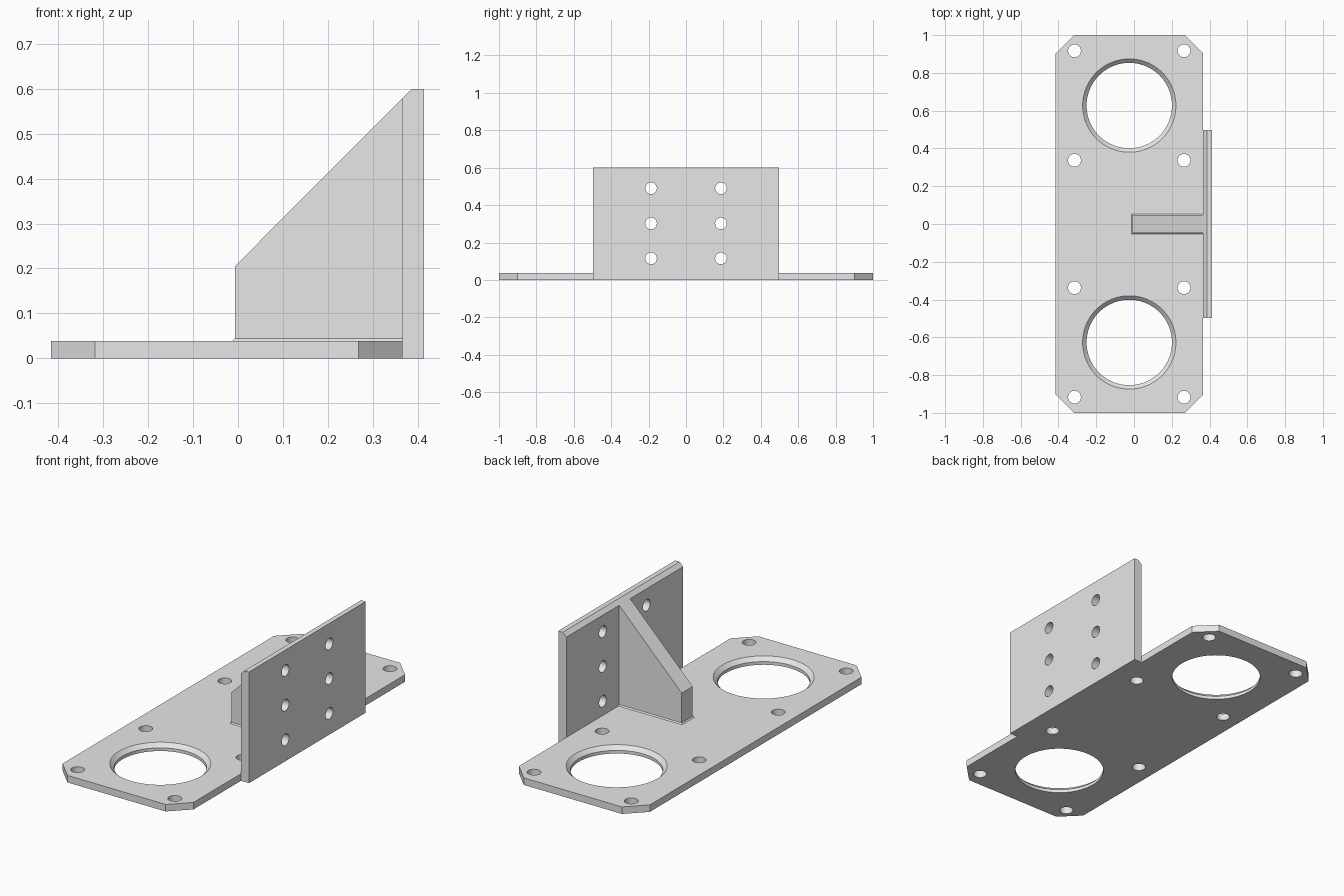
import bpy
import bmesh
from math import cos, sin, pi
from mathutils import Matrix, Vector

if "Cube" in bpy.data.objects:
    bpy.data.objects.remove(bpy.data.objects["Cube"])

grey = bpy.data.materials.new("plain_grey")
grey.use_nodes = True
GREY = (0.8, 0.8, 0.8, 1)
grey.diffuse_color = GREY
grey.node_tree.nodes["Principled BSDF"].inputs["Base Color"].default_value = GREY

THICK = 0.038     # base plate thickness
WALL = 0.366      # inner face of the upright plate
BACK = 0.414      # outer face of the upright plate
HEIGHT = 0.6


def finish(name, bm):
    bmesh.ops.recalc_face_normals(bm, faces=bm.faces)
    mesh = bpy.data.meshes.new(name)
    bm.to_mesh(mesh)
    bm.free()
    obj = bpy.data.objects.new(name, mesh)
    obj.data.materials.append(grey)
    bpy.context.collection.objects.link(obj)
    return obj


def prism(name, points, direction):
    """Extrude a closed outline along a vector."""
    bm = bmesh.new()
    face = bm.faces.new([bm.verts.new(p) for p in points])
    moved = bmesh.ops.extrude_face_region(bm, geom=[face])["geom"]
    bmesh.ops.translate(bm, vec=Vector(direction),
                        verts=[v for v in moved if isinstance(v, bmesh.types.BMVert)])
    return finish(name, bm)


def turned(bm, profile, matrix, sides):
    """Add a closed turned solid from (radius, height) pairs."""
    rings = [[bm.verts.new(matrix @ Vector((r * cos(2 * pi * i / sides),
                                            r * sin(2 * pi * i / sides), h)))
              for i in range(sides)] for r, h in profile]
    for low, high in zip(rings, rings[1:]):
        for i in range(sides):
            j = (i + 1) % sides
            bm.faces.new((low[i], low[j], high[j], high[i]))
    bm.faces.new(rings[0][::-1])
    bm.faces.new(rings[-1])


def cut(obj, bm):
    """Subtract the drilled shapes from a part, then smooth the bores."""
    cutter = finish("hole_cutter", bm)
    cutter.hide_render = True
    mod = obj.modifiers.new("holes", 'BOOLEAN')
    mod.operation, mod.solver, mod.object = 'DIFFERENCE', 'EXACT', cutter
    bpy.ops.object.select_all(action='DESELECT')
    bpy.context.view_layer.objects.active = obj
    obj.select_set(True)
    bpy.ops.object.modifier_apply(modifier=mod.name)
    bpy.data.objects.remove(cutter)
    bpy.ops.object.shade_smooth_by_angle(angle=pi / 6)


# Base plate with clipped corners
left, clip = -0.416, 0.098
outline = [(left, 1 - clip), (left + clip, 1), (WALL - clip, 1), (WALL, 1 - clip)]
outline += [(x, -y) for x, y in reversed(outline)]
base = prism("base_plate", [(x, y, 0) for x, y in outline], (0, 0, THICK))

# Countersunk large openings and bolt holes
bm = bmesh.new()
opening = [(0.226, -0.1), (0.226, 0.017), (0.247, THICK), (0.247, 0.1)]
bolt = [(0.034, -0.1), (0.034, 0.1)]
for side in (-1, 1):
    turned(bm, opening, Matrix.Translation((-0.025, side * 0.627, 0)), 96)
    for x in (-0.315, 0.265):
        for y in (0.337, 0.917):
            turned(bm, bolt, Matrix.Translation((x, side * y, 0)), 32)
cut(base, bm)

# Upright plate, its inner top edge bevelled
HALF = 0.498
bevel = 0.021
side_view = [(WALL, 0), (BACK, 0), (BACK, HEIGHT), (WALL + bevel, HEIGHT),
             (WALL, HEIGHT - bevel)]
upright = prism("upright_plate", [(x, -HALF, z) for x, z in side_view], (0, 2 * HALF, 0))
bm = bmesh.new()
for y in (-0.187, 0.187):
    for z in (0.115, 0.302, 0.49):
        turned(bm, [(0.031, -0.1), (0.031, 0.1)],
               Matrix.Translation((0.39, y, z)) @ Matrix.Rotation(pi / 2, 4, 'Y'), 32)
cut(upright, bm)

# Sloped gusset between the plates
RIB, TOE = 0.047, -0.007
rib_view = [(TOE, THICK), (WALL, THICK), (WALL, HEIGHT - bevel), (TOE, 0.205)]
prism("gusset", [(x, -RIB, z) for x, z in rib_view], (0, 2 * RIB, 0))

# Small sloped bead around the gusset foot
bead = 0.006
bm = bmesh.new()
rows = [[bm.verts.new(p) for p in ((TOE - g, -RIB - g, z), (WALL, -RIB - g, z),
                                   (WALL, RIB + g, z), (TOE - g, RIB + g, z))]
        for g, z in ((bead, THICK), (0, THICK + bead))]
for i in (0, 2, 3):
    j = (i + 1) % 4
    bm.faces.new((rows[0][i], rows[0][j], rows[1][j], rows[1][i]))
finish("foot_bead", bm)
